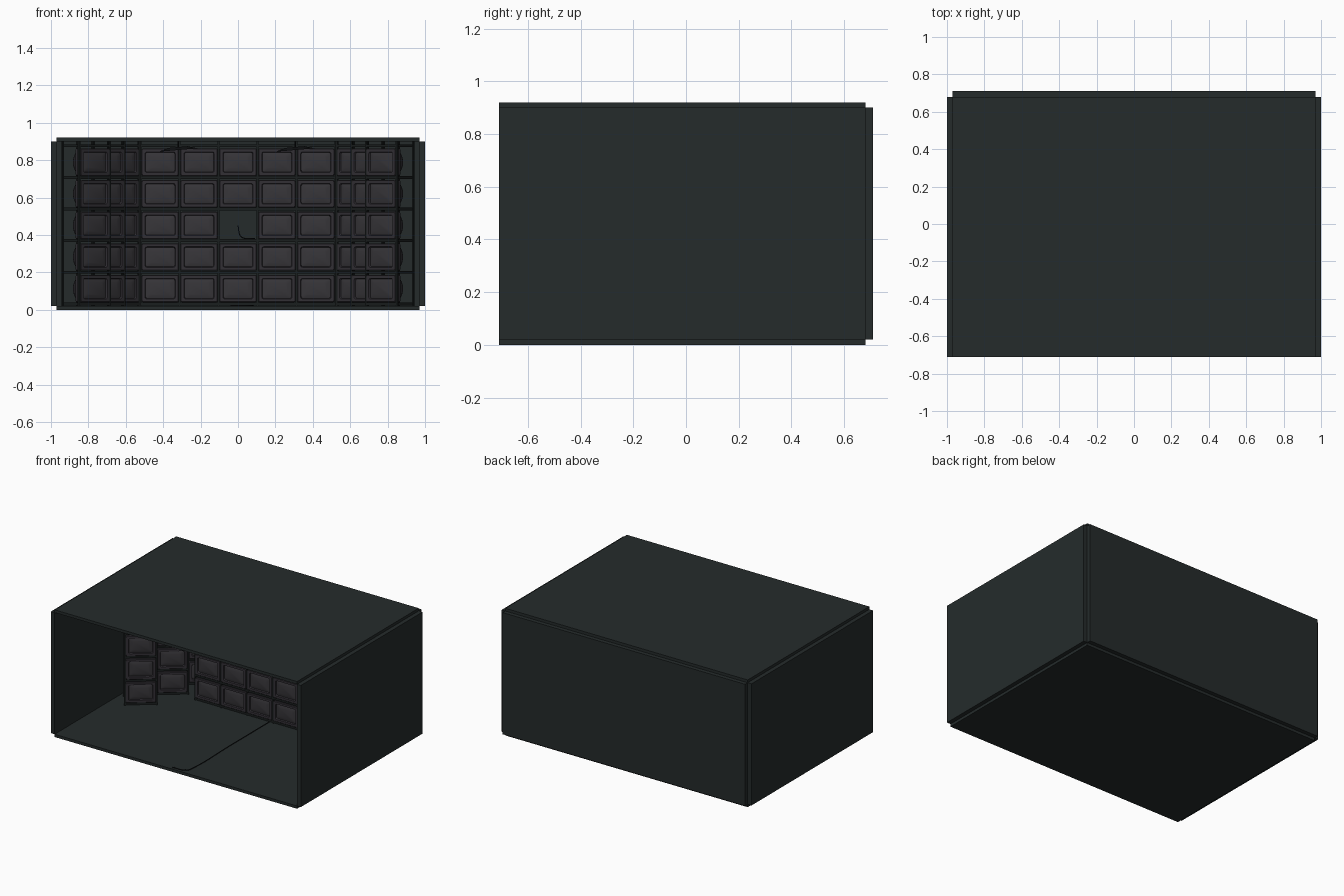
import bpy, bmesh, math
from mathutils import Vector, Matrix

if "Cube" in bpy.data.objects:
    bpy.data.objects.remove(bpy.data.objects["Cube"])


def mat(name, c):
    m = bpy.data.materials.new(name)
    m.diffuse_color = (*c, 1)
    m.use_nodes = True
    m.node_tree.nodes["Principled BSDF"].inputs["Base Color"].default_value = m.diffuse_color
    return m


WALL = mat("dark_green_grey", (0.018, 0.024, 0.024))
RACK = mat("rack_black", (0.010, 0.013, 0.013))
CASE = mat("case_grey", (0.032, 0.029, 0.036))
GLASS = mat("screen_grey", (0.038, 0.036, 0.041))
BLACK = mat("cable_black", (0.006, 0.007, 0.008))


def new_object(name, bm, *mats):
    me = bpy.data.meshes.new(name)
    bmesh.ops.recalc_face_normals(bm, faces=bm.faces)
    bm.to_mesh(me)
    bm.free()
    for m in mats:
        me.materials.append(m)
    ob = bpy.data.objects.new(name, me)
    bpy.context.collection.objects.link(ob)
    return ob


def add_box(bm, x0, x1, y0, y1, z0, z1):
    m = Matrix.Translation(((x0 + x1) / 2, (y0 + y1) / 2, (z0 + z1) / 2)) @ \
        Matrix.Diagonal((x1 - x0, y1 - y0, z1 - z0, 1))
    bmesh.ops.create_cube(bm, size=1, matrix=m)


def box(name, *b, m=WALL):
    bm = bmesh.new()
    add_box(bm, *b)
    return new_object(name, bm, m)


# room shell, open at the front
box("floor", -0.97, 0.97, -0.71, 0.68, 0, 0.02)
box("ceiling", -0.97, 0.97, -0.71, 0.68, 0.90, 0.92)
box("left_wall", -1, -0.97, -0.71, 0.68, 0.02, 0.90)
box("right_wall", 0.97, 1, -0.71, 0.68, 0.02, 0.90)
box("back_wall", -0.97, 0.97, 0.68, 0.71, 0.02, 0.90)

PITCH_X, PITCH_Z, DEPTH = 0.208, 0.169, 0.15


# tube monitor: rounded rectangles lofted from screen to back, front at y = 0
def monitor_mesh():
    bm = bmesh.new()

    def ring(y, w, h, r):
        pts = []
        for k, (sx, sz) in enumerate(((1, 1), (-1, 1), (-1, -1), (1, -1))):
            for j in range(5):
                a = math.radians(90 * k + 22.5 * j)
                pts.append(bm.verts.new((sx * (w - r) + r * math.cos(a), y,
                                         sz * (h - r) + r * math.sin(a))))
        return pts

    sections = [(0.004, 0.055, 0.035, 0.012), (0.010, 0.078, 0.052, 0.010),
                (0.0, 0.081, 0.055, 0.010), (0.0, 0.096, 0.070, 0.006),
                (0.004, 0.099, 0.073, 0.007), (0.045, 0.099, 0.073, 0.010),
                (0.055, 0.090, 0.066, 0.020), (0.085, 0.080, 0.058, 0.035),
                (0.115, 0.062, 0.048, 0.040), (0.14, 0.036, 0.034, 0.030),
                (0.155, 0.030, 0.028, 0.024)]
    rings = [ring(*s) for s in sections]
    for i, (a, b) in enumerate(zip(rings, rings[1:])):
        for j in range(len(a)):
            k = (j + 1) % len(a)
            f = bm.faces.new((a[j], a[k], b[k], b[j]))
            f.material_index = 1 if i == 0 else 0
    bm.faces.new(rings[0]).material_index = 1
    bm.faces.new(rings[-1])
    return new_object("monitor", bm, CASE, GLASS)


proto = monitor_mesh()
bpy.context.view_layer.objects.active = proto
proto.select_set(True)
bpy.ops.object.shade_smooth_by_angle(angle=math.radians(35))
mesh = proto.data
bpy.data.objects.remove(proto)


# rack with boards and posts, filled with monitors
def rack(name, columns, place, skip=()):
    bm = bmesh.new()
    half = columns * PITCH_X / 2
    for r in range(6):
        z = 0.024 + r * PITCH_Z
        add_box(bm, -half, half, 0, DEPTH, z, z + 0.015)
    for c in range(columns + 1):
        x = -half + c * PITCH_X
        for y in (0.0, DEPTH - 0.01):
            add_box(bm, x - 0.005, x + 0.005, y, y + 0.01, 0.02, 0.90)
    new_object(name, bm, RACK).matrix_world = place
    for r in range(5):
        for c in range(columns):
            if (c, r) in skip:
                continue
            ob = bpy.data.objects.new(name + "_monitor", mesh)
            bpy.context.collection.objects.link(ob)
            ob.matrix_world = place @ Matrix.Translation(
                (-half + (c + 0.5) * PITCH_X, -0.004, 0.039 + 0.074 + r * PITCH_Z))


# main wall of screens with the middle one missing
rack("main_rack", 5, Matrix.Translation((0, 0.25, 0)), {(2, 2)})
# three turned stacks on each side
for side, word in ((-1, "left"), (1, "right")):
    for i in range(3):
        pos = Vector((side * (0.765 - 0.078 * i), -0.018 + 0.25 * i, 0))
        rack(f"{word}_rack", 1, Matrix.Translation(pos) @
             Matrix.Rotation(-side * math.radians(38), 4, 'Z'))


def cable(name, pts, r=0.003):
    cu = bpy.data.curves.new(name, 'CURVE')
    cu.dimensions = '3D'
    cu.bevel_depth = r
    cu.bevel_resolution = 1
    cu.resolution_u = 6
    s = cu.splines.new('BEZIER')
    s.bezier_points.add(len(pts) - 1)
    for p, co in zip(s.bezier_points, pts):
        p.co = co
        p.handle_left_type = p.handle_right_type = 'AUTO'
    cu.materials.append(BLACK)
    bpy.context.collection.objects.link(bpy.data.objects.new(name, cu))


# loose cable in the empty bay and one along the floor
cable("bay_cable", [(0.0, 0.42, 0.45), (0.01, 0.40, 0.40), (0.035, 0.36, 0.382), (0.09, 0.33, 0.382)])
cable("floor_cable", [(-0.04, -0.69, 0.022), (0.06, -0.675, 0.022), (0.075, -0.62, 0.022),
                      (0.075, -0.2, 0.022), (0.075, 0.3, 0.022)])

# tilted flat lamps under the ceiling
for x in (-0.32, 0.305):
    bm = bmesh.new()
    bmesh.ops.create_cone(bm, cap_ends=True, segments=24, radius1=0.105, radius2=0.05, depth=0.016)
    lamp = new_object("ceiling_lamp", bm, BLACK)
    lamp.matrix_world = Matrix.Translation((x, 0.0, 0.862)) @ Matrix.Rotation(math.radians(-5), 4, 'Y')
    cable("lamp_cord", [(x, 0, 0.866), (x, 0, 0.90)], 0.004)
